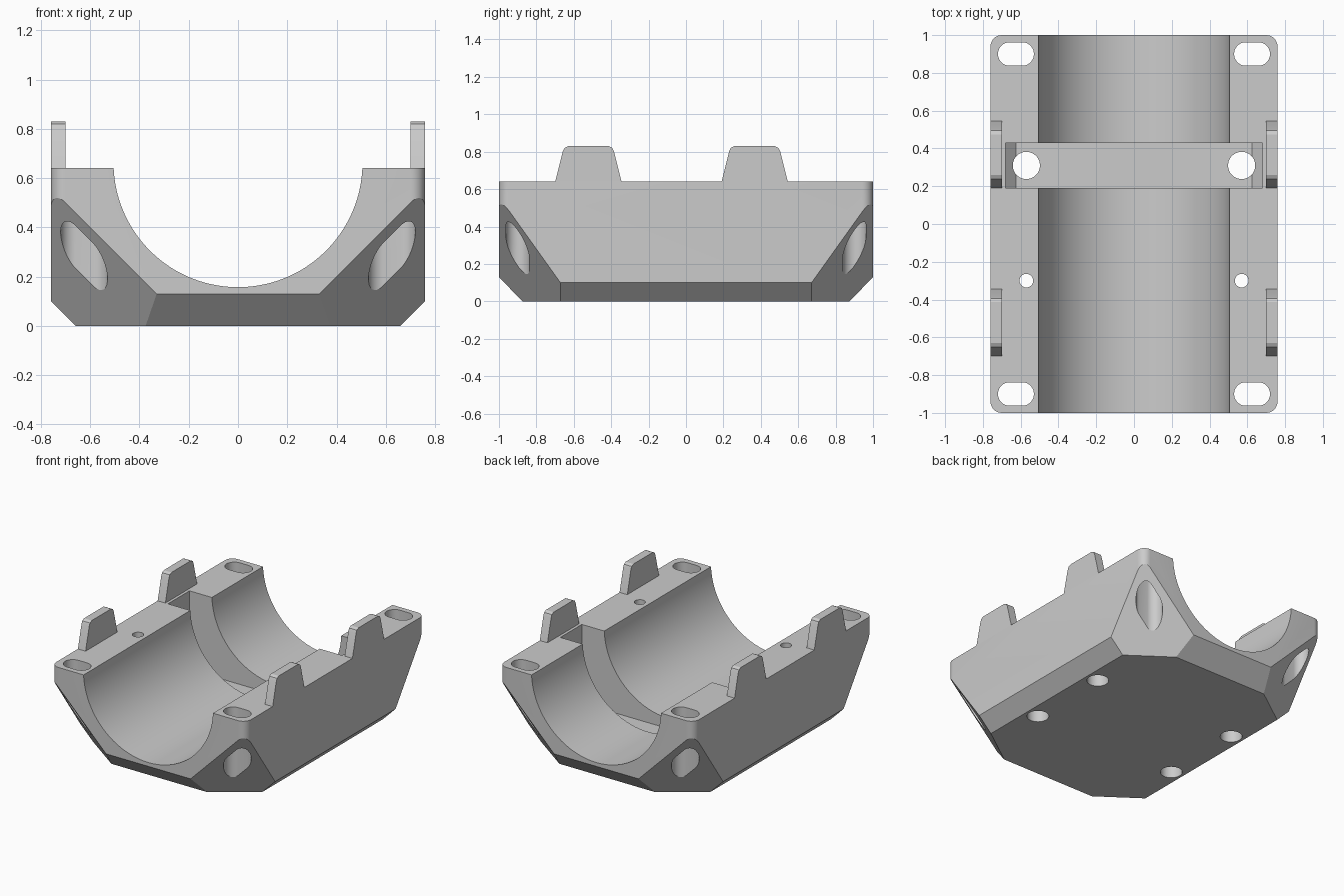
import bpy, bmesh, math
from mathutils import Vector

if "Cube" in bpy.data.objects:
    bpy.data.objects.remove(bpy.data.objects["Cube"], do_unlink=True)

grey = bpy.data.materials.new("plain_grey")
grey.use_nodes = True
colour = (0.6, 0.6, 0.6, 1)
grey.diffuse_color = colour
grey.node_tree.nodes["Principled BSDF"].inputs["Base Color"].default_value = colour

HALF_X, HALF_Y, TOP = 0.76, 1.0, 0.64


def make_object(name, bm):
    bmesh.ops.recalc_face_normals(bm, faces=bm.faces)
    mesh = bpy.data.meshes.new(name)
    bm.to_mesh(mesh)
    bm.free()
    mesh.materials.append(grey)
    obj = bpy.data.objects.new(name, mesh)
    bpy.context.collection.objects.link(obj)
    return obj


def prism(name, points, axis, start, end):
    """Extrude a 2D outline along the x, y or z axis."""
    place = {"x": lambda p, t: (t, p[0], p[1]),
             "y": lambda p, t: (p[0], t, p[1]),
             "z": lambda p, t: (p[0], p[1], t)}[axis]
    bm = bmesh.new()
    face = bm.faces.new([bm.verts.new(place(p, start)) for p in points])
    moved = bmesh.ops.extrude_face_region(bm, geom=[face])["geom"]
    shift = Vector(place((0, 0), end - start))
    bmesh.ops.translate(bm, vec=shift, verts=[g for g in moved if isinstance(g, bmesh.types.BMVert)])
    return make_object(name, bm)


def slot(cx, cy, radius, stretch=0.0, steps=48):
    """Circle outline, optionally pulled apart along its first axis."""
    points = []
    for i in range(steps):
        a = 2 * math.pi * (i + 0.5) / steps
        points.append((cx + math.copysign(stretch, math.cos(a)) + radius * math.cos(a),
                       cy + radius * math.sin(a)))
    return points


def cut(obj, cutter):
    cutter.hide_render = True
    mod = obj.modifiers.new("cut", "BOOLEAN")
    mod.operation, mod.solver, mod.object = "DIFFERENCE", "EXACT", cutter
    bpy.context.view_layer.objects.active = obj
    bpy.ops.object.modifier_apply(modifier=mod.name)
    bpy.data.objects.remove(cutter, do_unlink=True)


def slice_off(bm, point, normal):
    geom = bm.verts[:] + bm.edges[:] + bm.faces[:]
    bmesh.ops.bisect_plane(bm, geom=geom, plane_co=point, plane_no=normal, clear_outer=True)
    bmesh.ops.holes_fill(bm, edges=bm.edges[:], sides=0)


# Block with rounded upright corners
bm = bmesh.new()
bmesh.ops.create_cube(bm, size=1)
for v in bm.verts:
    v.co = (v.co.x * 2 * HALF_X, v.co.y * 2 * HALF_Y, (v.co.z + 0.5) * TOP)
upright = [e for e in bm.edges if abs(e.verts[0].co.z - e.verts[1].co.z) > 0.1]
bmesh.ops.bevel(bm, geom=upright, offset=0.06, segments=8, profile=0.5, affect="EDGES")

# Bottom chamfers and large sloped corners
for s in (-1, 1):
    slice_off(bm, (s * 0.66, 0, 0), (s, 0, -1))
    slice_off(bm, (0, s * 0.875, 0), (0, s * 0.13, -0.125))
for sx in (-1, 1):
    for sy in (-1, 1):
        slice_off(bm, (sx * HALF_X, sy * HALF_Y, 0.56), (sx, sy * 1.4, -1))
cradle = make_object("cradle_body", bm)

# Half-round bore and cross pocket
cut(cradle, prism("bore_cutter", slot(0, 0.6625, 0.5055, steps=128), "y", -1.2, 1.2))
pocket = [(-0.625, 0.085), (0.625, 0.085), (0.68, 0.14), (0.68, 0.9), (-0.68, 0.9), (-0.68, 0.14)]
cut(cradle, prism("pocket_cutter", pocket, "y", 0.19, 0.43))

# Corner slots, bolt holes and stepped screw holes
for sx in (-1, 1):
    for sy in (-1, 1):
        cut(cradle, prism("slot_cutter", slot(sx * 0.625, sy * 0.9, 0.062, 0.033), "z", -0.1, 0.9))
    cut(cradle, prism("bolt_cutter", slot(sx * 0.57, 0.31, 0.072), "z", -0.1, 0.3))
    cut(cradle, prism("screw_cutter", slot(sx * 0.57, -0.3, 0.036), "z", -0.1, 0.9))
    cut(cradle, prism("recess_cutter", slot(sx * 0.57, -0.3, 0.072), "z", -0.1, 0.35))

# Upright locating tabs
parts = [cradle]
for side, sx in (("right", -1), ("left", 1)):
    for end, y in (("front", -0.522), ("rear", 0.367)):
        outline = [(y - 0.177, TOP), (y - 0.137, 0.8), (y - 0.128, 0.82), (y - 0.108, 0.83),
                   (y + 0.108, 0.83), (y + 0.128, 0.82), (y + 0.137, 0.8), (y + 0.177, TOP)]
        parts.append(prism(f"{end}_{side}_tab", outline, "x", sx * 0.70, sx * HALF_X))

# Smooth the curved walls, keep the edges crisp
bpy.ops.object.select_all(action="DESELECT")
for obj in parts:
    obj.select_set(True)
bpy.context.view_layer.objects.active = cradle
bpy.ops.object.shade_smooth_by_angle(angle=math.radians(25))
